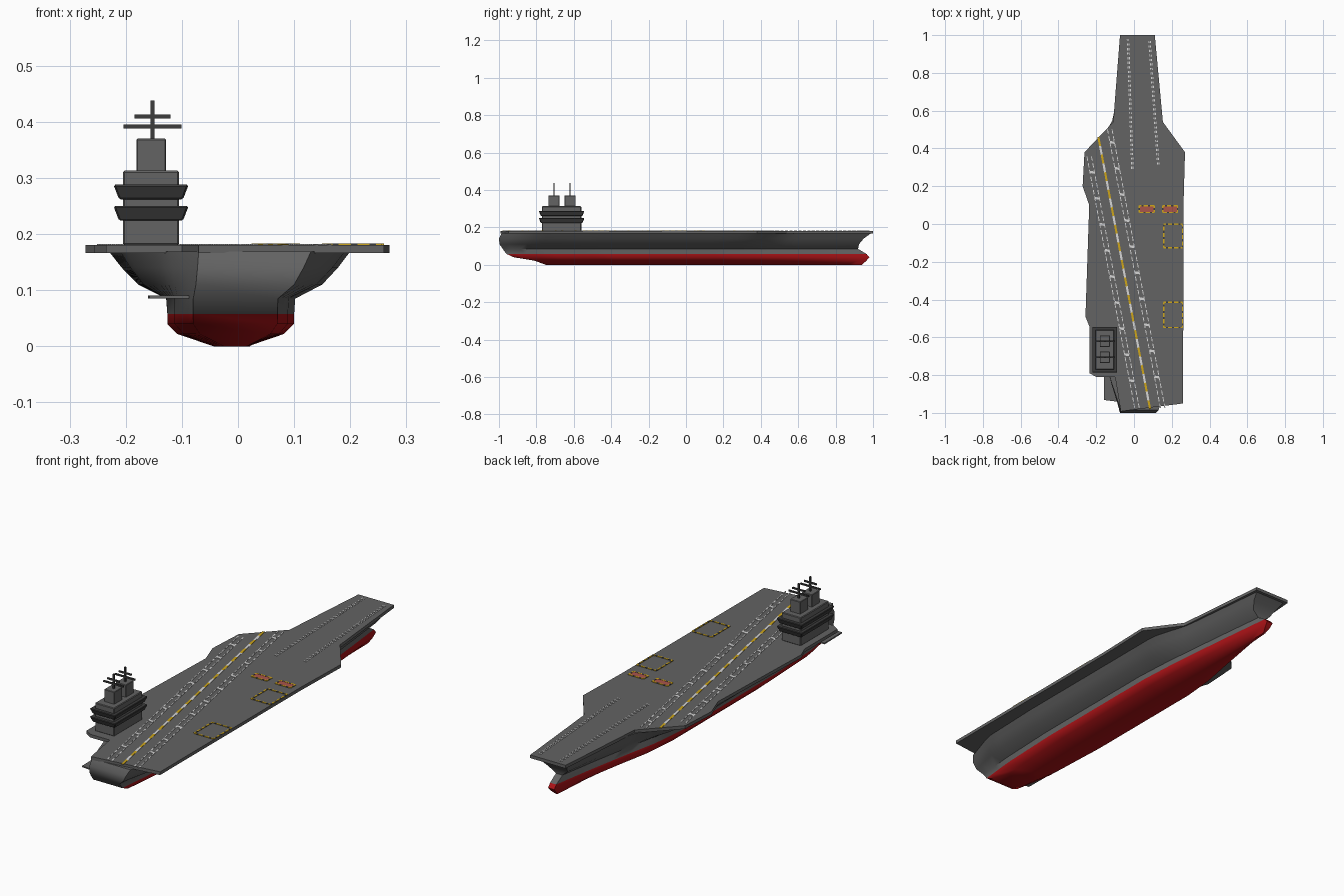
import bpy, bmesh, math
from mathutils import Vector, Matrix

if "Cube" in bpy.data.objects:
    bpy.data.objects.remove(bpy.data.objects["Cube"])


def mat(name, r, g, b):
    m = bpy.data.materials.new(name)
    m.diffuse_color = (r, g, b, 1)
    m.use_nodes = True
    m.node_tree.nodes["Principled BSDF"].inputs["Base Color"].default_value = m.diffuse_color
    return m


GREY = mat("ship grey", .125, .125, .125)
DARK = mat("dark grey", .045, .045, .045)
RED = mat("hull red", .4, .006, .008)
WHITE = mat("marking white", .68, .68, .68)
YELLOW = mat("marking yellow", .62, .38, .01)
ROSE = mat("barrier red", .4, .09, .07)


def finish(name, bm, mats, smooth=None):
    bmesh.ops.recalc_face_normals(bm, faces=bm.faces)
    me = bpy.data.meshes.new(name)
    bm.to_mesh(me)
    bm.free()
    for m in mats:
        me.materials.append(m)
    ob = bpy.data.objects.new(name, me)
    bpy.context.collection.objects.link(ob)
    if smooth:
        bpy.ops.object.select_all(action='DESELECT')
        ob.select_set(True)
        bpy.context.view_layer.objects.active = ob
        bpy.ops.object.shade_smooth_by_angle(angle=math.radians(smooth))
    return ob


def add_box(bm, x0, x1, y0, y1, z0, z1, flare=0):
    """Box; its lower face is drawn in by flare."""
    vs = bmesh.ops.create_cube(bm, size=1)['verts']
    for v in vs:
        f = flare if v.co.z < 0 else 0
        v.co = Vector((x0 + f if v.co.x < 0 else x1 - f,
                       y0 + f if v.co.y < 0 else y1 - f,
                       z0 if v.co.z < 0 else z1))


def box(name, m, *dims, flare=0, bevel=0):
    bm = bmesh.new()
    add_box(bm, *dims, flare=flare)
    if bevel:
        bmesh.ops.bevel(bm, geom=bm.edges[:], offset=bevel, segments=1, affect='EDGES')
    return finish(name, bm, [m])


def prism(name, m, pts, z0, z1):
    bm = bmesh.new()
    f = bm.faces.new([bm.verts.new((x, y, z0)) for x, y in pts])
    top = bmesh.ops.extrude_face_region(bm, geom=[f])['geom']
    for v in top:
        if isinstance(v, bmesh.types.BMVert):
            v.co.z = z1
    return finish(name, bm, [m])


def lerp(table, s):
    """Piecewise linear lookup; rows are (s, values...)."""
    for a, b in zip(table, table[1:]):
        if s <= b[0] + 1e-9:
            t = (s - a[0]) / (b[0] - a[0])
            return [p + (q - p) * t for p, q in zip(a[1:], b[1:])]


# Hull: lofted from horizontal levels (z, stern y, bow y, lower width factor, flare)
LEVELS = [(0, -.75, .94, .27, 0), (.022, -.81, .965, .84, 0), (.04, -.92, .98, 1, 0),
          (.058, -.96, .965, 1, 0), (.085, -.98, .92, 1, .02), (.11, -.997, .925, 1, .5),
          (.14, -1, .95, 1, .78), (.169, -.985, .99, 1, 1)]
# (fraction aft to bow, centre, half width, left edge under deck, right edge)
PLAN = [(0, -.005, .075, -.07, .13), (.09, -.012, .1, -.13, .19), (.25, -.013, .113, -.21, .2),
        (.6, -.013, .113, -.23, .2), (.69, -.01, .1, -.215, .2), (.78, 0, .075, -.11, .145),
        (.9, .01, .042, -.08, .12), (1, .015, .016, -.06, .1)]
bm = bmesh.new()
rings = []
N = 40
for i in range(N + 1):
    s = i / N
    c, w, le, ri = lerp(PLAN, s)
    left, right = [], []
    for z, ya, yb, k, f in LEVELS:
        y = ya + (yb - ya) * s
        left.append(bm.verts.new(((c - w * k) * (1 - f) + le * f, y, z)))
        right.append(bm.verts.new(((c + w * k) * (1 - f) + ri * f, y, z)))
    rings.append(left[::-1] + right)
n = len(LEVELS) * 2
for a, b in zip(rings, rings[1:]):
    for j in range(n):
        bm.faces.new((a[j], a[(j + 1) % n], b[(j + 1) % n], b[j]))
for r in (rings[0], rings[-1]):
    for j in range(n // 2 - 1):
        bm.faces.new((r[j], r[j + 1], r[n - 2 - j], r[n - 1 - j]))
for f in bm.faces:
    f.material_index = 1 if f.calc_center_median().z < .0575 else 0
finish("hull", bm, [GREY, RED], smooth=50)

# Flight deck
prism("flight_deck", GREY, [
    (-.074, 1), (.11, 1), (.153, .54), (.27, .38), (.262, .1), (.26, -.95), (-.07, -.992),
    (-.1, -.81), (-.2, -.81), (-.235, -.79), (-.235, -.545), (-.257, -.49), (-.237, .1),
    (-.272, .2), (-.262, .38), (-.11, .54)], .166, .181)

# Stern platform
prism("stern_platform", GREY, [(-.16, -.8), (-.158, -.932), (-.05, -.945), (-.05, -.8)], .085, .091)

# Island
box("island_base", GREY, -.205, -.105, -.77, -.56, .18, .313, bevel=.003)
for i, z in enumerate((.224, .262)):
    box(f"island_gallery_{i + 1}", DARK, -.222, -.088, -.787, -.543, z, z + .026, flare=.01, bevel=.003)
for i, y in enumerate((-.706, -.62)):
    box(f"island_tower_{i + 1}", GREY, -.181, -.128, y - .03, y + .03, .31, .37, bevel=.002)
    bm = bmesh.new()
    x = -.1525
    add_box(bm, x - .0035, x + .0035, y - .0035, y + .0035, .365, .438)
    add_box(bm, x - .052, x + .052, y - .0035, y + .0035, .388, .395)
    add_box(bm, x - .032, x + .032, y - .0035, y + .0035, .406, .413)
    finish(f"mast_{i + 1}", bm, [DARK])

# Painted deck markings, collected per colour
paint = {m.name: (bmesh.new(), m) for m in (WHITE, YELLOW, DARK, ROSE)}
Z = .1805


def dashes(colours, p, q, width, length, h=.0022):
    """Run of plates from p to q cycling through colours (None = gap)."""
    p, q = Vector(p), Vector(q)
    d = q - p
    count = max(1, round(d.length / length))
    step = d.length / count
    ang = math.atan2(d.y, d.x)
    for i in range(count):
        m = colours[i % len(colours)]
        if m is None:
            continue
        o = p + d * ((i + .5) / count)
        M = (Matrix.Translation((o.x, o.y, Z + h / 2)) @ Matrix.Rotation(ang, 4, 'Z')
             @ Matrix.Diagonal((step, width, h, 1)))
        bmesh.ops.create_cube(paint[m.name][0], size=1, matrix=M)


def runway_x(y):
    return .085 - .19 * (y + .98)


# Angled runway: centre line, edge lines and cross bars
dashes([YELLOW, WHITE], (runway_x(-.98), -.98), (runway_x(.46), .46), .011, .048)
for side, end in ((-1, .37), (1, .5)):
    for off in (.056, .08):
        dx = side * off
        dashes([WHITE, WHITE, None], (runway_x(-.975) + dx, -.975), (runway_x(end) + dx, end), .0045, .012)
    y = -.96 + (.13 if side < 0 else .15)
    while y < end:
        x = runway_x(y) + side * .068
        dashes([WHITE], (x - .012, y + .002), (x + .012, y - .002), .012, .03)
        y += .138

# Bow catapult tracks
for p, q in (((-.032, .98), (-.008, .28)), ((.082, .97), (.128, .315))):
    for dx in (-.004, .004):
        dashes([WHITE, None], (p[0] + dx, p[1]), (q[0] + dx, q[1]), .005, .012)


def frame(x0, x1, y0, y1, w, sides=4):
    c = [(x1, y0), (x0, y0), (x0, y1), (x1, y1)]
    for i in range(sides):
        dashes([YELLOW, DARK, YELLOW], c[i], c[(i + 1) % 4], w, .011, .003)


# Elevators and blast barriers
for y0, y1 in ((-.125, -.002), (-.548, -.415)):
    frame(.157, .257, y0, y1, .007)
for x0, x1 in ((.028, .107), (.153, .23)):
    dashes([ROSE], (x0, .079), (x1, .079), .038, 1)
    frame(x0, x1, .061, .097, .007)
for name, (b, m) in paint.items():
    finish(name.replace(" ", "_") + "_lines", b, [m])
